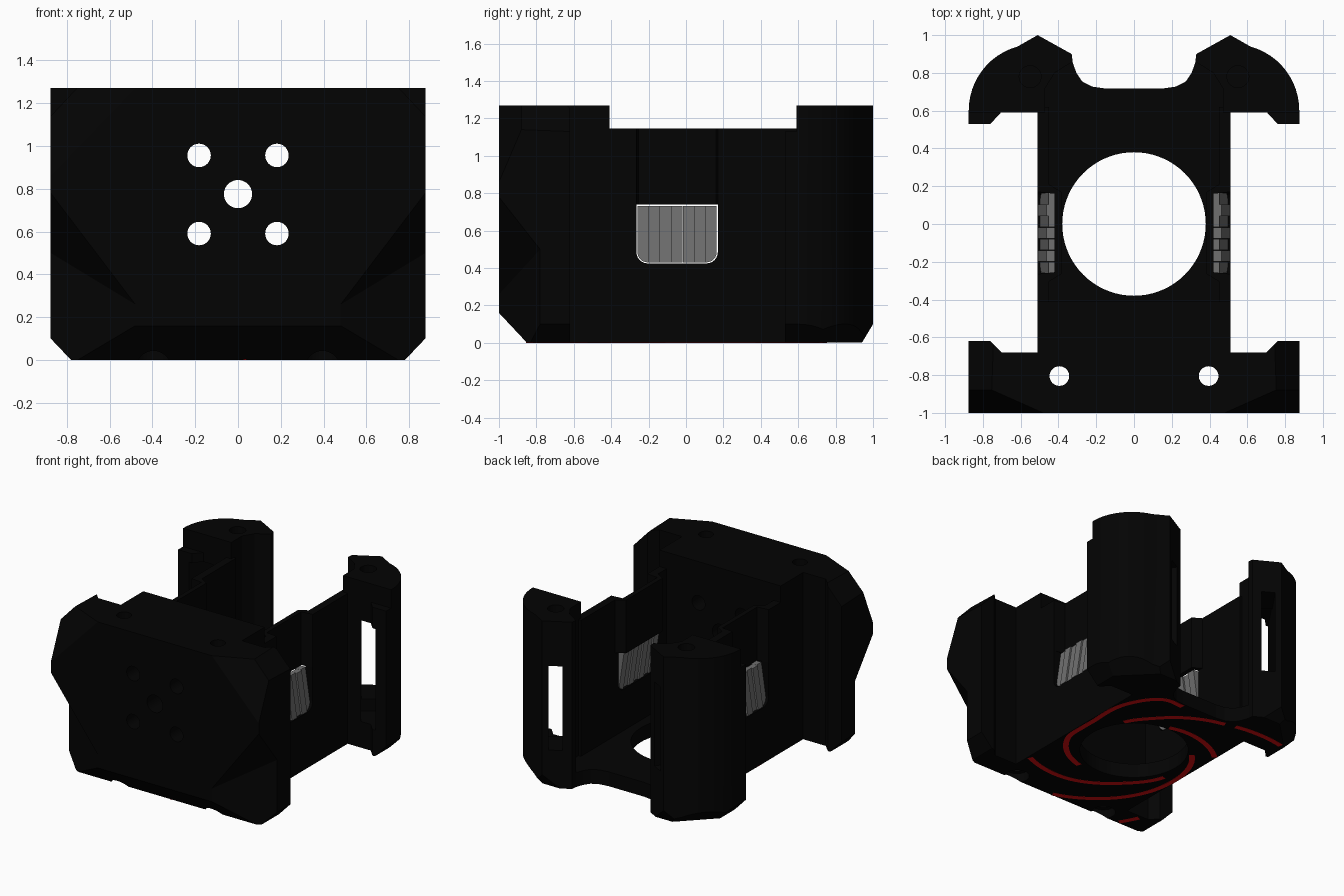
import bpy, bmesh, math
from mathutils import Vector

if "Cube" in bpy.data.objects:
    bpy.data.objects.remove(bpy.data.objects["Cube"])

def material(name, rgb):
    m = bpy.data.materials.new(name)
    m.diffuse_color = (*rgb, 1)
    m.use_nodes = True
    m.node_tree.nodes["Principled BSDF"].inputs["Base Color"].default_value = m.diffuse_color
    return m

BLACK = material("black plastic", (0.001, 0.001, 0.001))
GREY = material("grey slats", (0.16, 0.16, 0.16))
RED = material("red trim", (0.68, 0.004, 0.005))
BASE, TOP = 0.001, 1.27

def finish(bm, name, mat=BLACK, smooth=False):
    bmesh.ops.recalc_face_normals(bm, faces=bm.faces)
    me = bpy.data.meshes.new(name)
    bm.to_mesh(me)
    bm.free()
    ob = bpy.data.objects.new(name, me)
    me.materials.append(mat)
    bpy.context.collection.objects.link(ob)
    if smooth:
        bpy.ops.object.select_all(action='DESELECT')
        ob.select_set(True)
        bpy.context.view_layer.objects.active = ob
        bpy.ops.object.shade_smooth_by_angle(angle=math.radians(25))
    return ob

def prism(pts, z0, z1, s=1):
    """Upright prism over a plan outline; s = -1 mirrors it in x."""
    bm = bmesh.new()
    f = bm.faces.new([bm.verts.new((s * x, y, z0)) for x, y in pts])
    r = bmesh.ops.extrude_face_region(bm, geom=[f])
    for v in r['geom']:
        if isinstance(v, bmesh.types.BMVert):
            v.co.z = z1
    bmesh.ops.recalc_face_normals(bm, faces=bm.faces)
    return bm

def box(x0, x1, y0, y1, z0, z1, s=1):
    return prism([(x0, y0), (x1, y0), (x1, y1), (x0, y1)], z0, z1, s)

def round_low(bm, radius, test):
    """Round the lower edges that run along x."""
    low = [e for e in bm.edges if all(w.co.z < 0.5 and test(w.co.y) for w in e.verts)
           and abs(e.verts[0].co.x - e.verts[1].co.x) > 0.02]
    bmesh.ops.bevel(bm, geom=low, offset=radius, segments=6, profile=0.5, affect='EDGES')

def shave(bm, co, no):
    """Cut away everything on the outer side of a plane and close the cut."""
    bmesh.ops.bisect_plane(bm, geom=bm.verts[:] + bm.edges[:] + bm.faces[:],
                           plane_co=co, plane_no=no, clear_outer=True)
    bmesh.ops.holes_fill(bm, edges=[e for e in bm.edges if e.is_boundary], sides=0)

def shave3(bm, a, b, c, s):
    a, b, c = (Vector((s * p[0], p[1], p[2])) for p in (a, b, c))
    n = (b - a).cross(c - a)
    shave(bm, a, n if n.z > 0 else -n)

def cut(target, bm, name="cutter"):
    c = finish(bm, name)
    c.hide_render = True
    c.display_type = 'WIRE'
    m = target.modifiers.new("cut", 'BOOLEAN')
    m.object, m.operation, m.solver = c, 'DIFFERENCE', 'EXACT'

def drill(target, x, y, z, r, length, axis='Z', sides=32):
    bm = bmesh.new()
    bmesh.ops.create_cone(bm, cap_ends=True, segments=sides, radius1=r, radius2=r, depth=length)
    for v in bm.verts:
        if axis == 'Y':
            v.co = Vector((v.co.x, v.co.z, v.co.y))
        v.co += Vector((x, y, z))
    cut(target, bm, "drill_cutter")

# Front block: wide plate with rear lips and a deeper middle
half = [(0.51, -0.41), (0.51, -0.68), (0.70, -0.68), (0.76, -0.62), (0.875, -0.62), (0.875, -1)]
bm = prism(half + [(-x, y) for x, y in reversed(half)], BASE, TOP)
shave(bm, (0, -1, 0.16), (0, -0.16, -0.15))
for s in (-1, 1):
    shave(bm, (s * 0.875, 0, 0.1), (s * 0.1, 0, -0.095))
    shave3(bm, (0.48, -1, 1.27), (0.875, -1, 0.86), (0.875, -0.88, 1.14), s)
    shave3(bm, (0.875, -0.88, 1.14), (0.875, -0.62, 1.13), (0.745, -0.65, 1.27), s)
front_block = finish(bm, "front_block")

# Lower front corner facets
L1, u, v = Vector((0.48, -1, 0.26)), Vector((0.395, 0.22, 0.24)), Vector((0.395, 0, 0.52))
a, b = L1 - 0.1 * u, L1 + 1.3 * u
c = b + 1.6 * (v - u)
for s in (-1, 1):
    bm = bmesh.new()
    for p in (a, b, c):
        bm.verts.new((s * p.x, p.y, p.z))
        bm.verts.new((s * p.x, p.y, -0.3))
    bmesh.ops.convex_hull(bm, input=bm.verts[:])
    cut(front_block, bm, "facet_cutter")

# Front holes, dimples and upright screw holes
drill(front_block, 0, -0.7, 0.775, 0.066, 1, 'Y')
for s in (-1, 1):
    for z in (0.591, 0.956):
        drill(front_block, s * 0.182, -0.7, z, 0.055, 1, 'Y')
    drill(front_block, s * 0.63, -1, 0.775, 0.075, 0.06, 'Y', 6)
    drill(front_block, s * 0.395, -0.805, 0.6, 0.052, 2)
    drill(front_block, s * 0.395, -0.805, 0, 0.085, 0.14)

# Floor with the large round opening
half = [(0.51, -0.45), (0.51, 0.8), (0.33, 0.87), (0.305, 0.80), (0.275, 0.755), (0.22, 0.727), (0.15, 0.717)]
floor = finish(prism(half + [(-x, y) for x, y in reversed(half)], BASE, 0.11), "floor")
drill(floor, 0, 0, 0, 0.38, 1, sides=72)

# Rear column outline with rounded outer corner and hollowed inner side
arc = [(0.875 - 0.345 * (1 - math.cos(t)), 0.60 + 0.35 * math.sin(t))
       for t in (math.radians(i * 75 / 12) for i in range(13))]
column = [(0.47, 0.59), (0.875, 0.59)] + arc + [(0.51, 1.0), (0.33, 0.9), (0.325, 0.86), (0.42, 0.80), (0.47, 0.72)]

for s in (-1, 1):
    side = "right" if s > 0 else "left"

    # Thin side wall with a window rounded at its lower corners
    wall = finish(box(0.45, 0.51, -0.5, 0.62, BASE, 0.74, s), side + "_wall")
    bm = box(0.30, 0.60, -0.265, 0.17, 0.425, 0.80, s)
    round_low(bm, 0.06, lambda y: True)
    cut(wall, bm, "window_cutter")

    # Upper wall stepping inwards above the window
    outer = [(0.51, -0.5), (0.51, -0.265), (0.42, -0.255), (0.42, 0.16), (0.51, 0.17), (0.51, 0.62)]
    inner = [(0.45, 0.62), (0.45, 0.21), (0.385, 0.17), (0.385, -0.265), (0.45, -0.305), (0.45, -0.5)]
    finish(prism(outer + inner, 0.74, 1.145, s), side + "_upper_wall")

    # Leaning slats, alternately stepped, inside the window
    for i in range(7):
        y0 = -0.26 + i * 0.0607
        bm = box(0.0, 0.045, y0, y0 + 0.060, 0.430, 0.733, s)
        if i in (0, 6):
            round_low(bm, 0.056, lambda y: abs(y + 0.0475) > 0.19)
        for vert in bm.verts:
            lean = 0.452 - 0.045 * (vert.co.z - 0.432) / 0.3
            vert.co.x += s * (lean + (0.012 if i % 2 else 0))
        finish(bm, side + "_slat", GREY)

    # Rear column with chamfered foot
    bm = prism(column, BASE, TOP, s)
    shave(bm, (s * 0.875, 0, 0.1), (s * 0.1, 0, -0.095))
    shave(bm, (0, 1, 0.1), (0, 0.1, -0.06))
    shave(bm, (s * 0.78, 0.84, 0.1), (s * 0.07, 0.07, -0.095))
    col = finish(bm, side + "_column", smooth=True)
    drill(col, s * 0.55, 0.78, TOP, 0.058, 0.24)

    # Forward lip of the column
    bm = prism([(0.70, 0.595), (0.76, 0.53), (0.875, 0.53), (0.875, 0.60)], BASE, 1.13, s)
    shave(bm, (s * 0.875, 0, 0.1), (s * 0.1, 0, -0.095))
    lip = finish(bm, side + "_column_lip")

    # Slanted slot through column and lip, taller at the front
    d, n = Vector((-0.57, 0.82)), Vector((0.82, 0.57))
    m = Vector((0.56, 0.76))
    lift = 0.09 if s < 0 else 0
    for p0, p1, z0, z1 in ((-0.4, 0.0, 0.20, 0.97), (-0.01, 0.4, 0.29, 0.93)):
        pts = [m + d * p + n * q for p, q in ((p0, -0.045), (p0, 0.053), (p1, 0.053), (p1, -0.045))]
        cut(col, prism(pts, z0 + lift, z1 + lift, s), "slot_cutter")
        if p0 < -0.1:
            cut(lip, prism(pts, z0 + lift, z1 + lift, s), "slot_cutter")

# Red spiral strips under the base: (angle, radius) along each arm
ARMS = [[(-68, 0.436), (-19, 0.495), (2, 0.485), (20, 0.515), (47, 0.66), (66, 0.74), (79, 0.70)],
        [(40, 0.40), (71, 0.486), (107, 0.71), (122, 0.86), (138, 1.05)],
        [(88, 0.40), (120, 0.48), (150, 0.575)],
        [(149, 0.41), (188, 0.49), (212, 0.56), (250, 0.72), (273, 0.838)],
        [(201, 0.433), (243, 0.475), (286, 0.634), (312, 0.735)],
        [(228, 0.95), (236, 1.01)]]

def under_body(x, y):
    x = abs(x)
    if math.hypot(x - 0.395, y + 0.805) < 0.10:
        return False
    return ((x < 0.498 and -0.85 < y < 0.695) or (x < 0.77 and -0.85 < y < -0.70)
            or (0.33 < x < 0.77 and 0.60 < y < 0.88 and x + y < 1.48))

def arm_radius(arm, ang):
    """Smooth (cubic) interpolation of the radius along an arm."""
    last = len(arm) - 1
    k = max(i for i in range(last) if arm[i][0] <= ang)
    slope = lambda i: ((arm[min(i + 1, last)][1] - arm[max(i - 1, 0)][1])
                       / (arm[min(i + 1, last)][0] - arm[max(i - 1, 0)][0]))
    (a0, r0), (a1, r1) = arm[k], arm[k + 1]
    h = a1 - a0
    t = (ang - a0) / h
    return ((2 * t**3 - 3 * t**2 + 1) * r0 + (t**3 - 2 * t**2 + t) * h * slope(k)
            + (3 * t**2 - 2 * t**3) * r1 + (t**3 - t**2) * h * slope(k + 1))

bm = bmesh.new()
for arm in ARMS:
    a0, a1 = arm[0][0], arm[-1][0]
    path = []
    for i in range(61):
        ang = a0 + (a1 - a0) * i / 60
        r = arm_radius(arm, ang)
        path.append(Vector((r * math.cos(math.radians(ang)), r * math.sin(math.radians(ang)))))
    row = []
    for i, p in enumerate(path):
        t = (path[min(i + 1, 60)] - path[max(i - 1, 0)]).normalized()
        side = Vector((-t.y, t.x)) * 0.02
        if under_body(*p):
            new = [bm.verts.new((*(p + side), 0.0)), bm.verts.new((*(p - side), 0.0))]
            if row:
                bm.faces.new((row[0], row[1], new[1], new[0]))
            row = new
        else:
            row = []
r = bmesh.ops.extrude_face_region(bm, geom=bm.faces[:])
for g in r['geom']:
    if isinstance(g, bmesh.types.BMVert):
        g.co.z = 0.005
finish(bm, "spiral_trim", RED)
